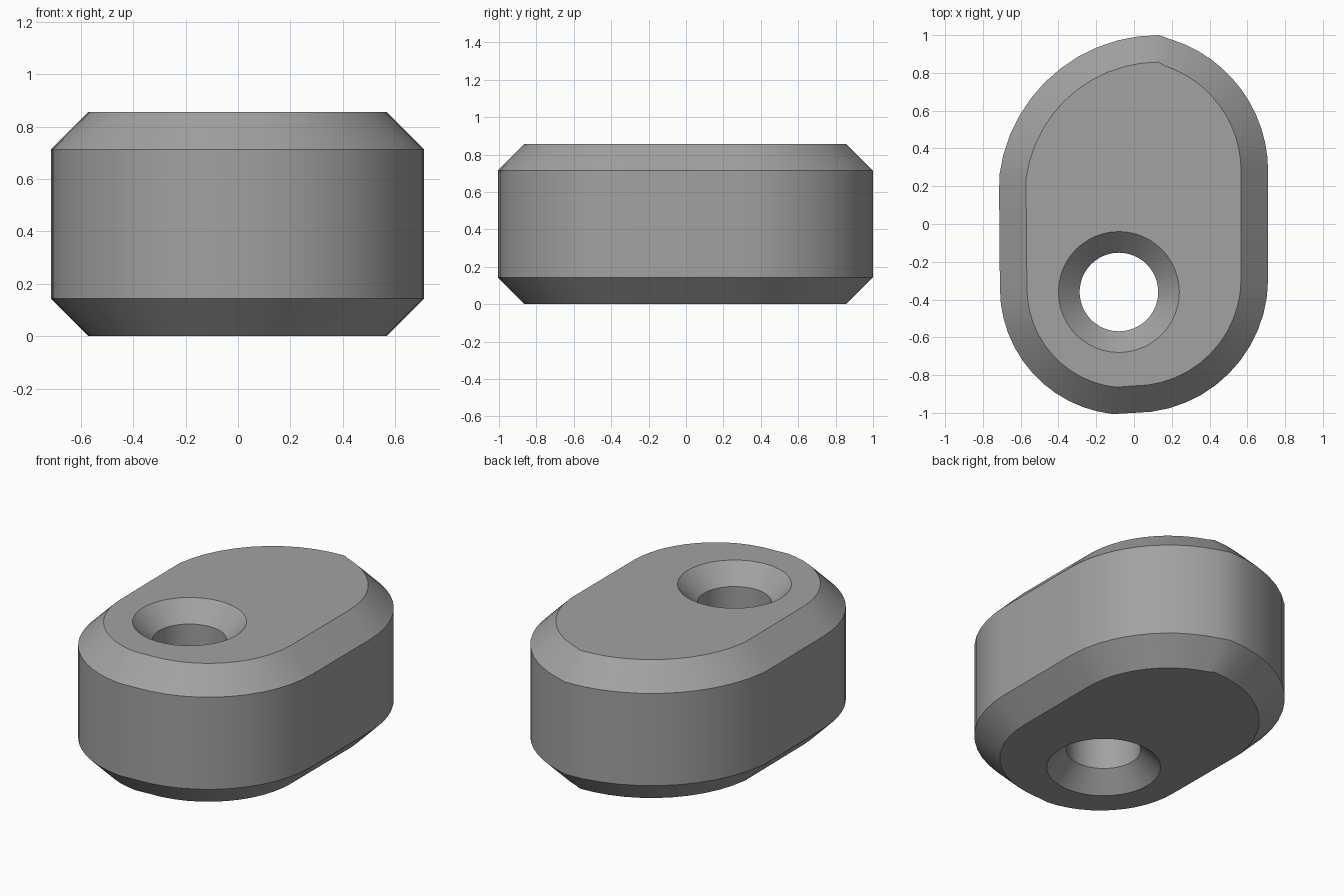
import bpy, bmesh, math

if "Cube" in bpy.data.objects:
    bpy.data.objects.remove(bpy.data.objects["Cube"])

HEIGHT, BEVEL = 0.857, 0.143
HOLE_X, HOLE_Y, HOLE_R, SINK_R, SINK_DEPTH = -0.08, -0.36, 0.208, 0.32, 0.112

# Outline arcs: centre x, centre y, radius, start degrees, end degrees
ARCS = [(0.00, -0.29, 0.71, -90, 0),
        (-0.02, 0.28, 0.73, 0, 72),
        (0.13, 0.15, 0.85, 90, 180),
        (-0.04, -0.34, 0.67, 180, 264)]


def outline(inset, z):
    """Lopsided rounded outline, moved inward by inset."""
    pts = []
    for cx, cy, r, a, b in ARCS:
        for i in range(13):
            t = math.radians(a + (b - a) * i / 12)
            x = cx + (r - inset) * math.cos(t)
            y = cy + (r - inset) * math.sin(t)
            lim = 0.714 - inset
            pts.append((max(-lim, min(lim, x)), y, z))
    return pts


def circle(r, z, n=48):
    return [(HOLE_X + r * math.cos(math.tau * i / n),
             HOLE_Y + r * math.sin(math.tau * i / n), z) for i in range(n)]


def skin(bm, rings):
    """Join a stack of equal rings with quads; return their vertices."""
    loops = [[bm.verts.new(p) for p in ring] for ring in rings]
    for lo, hi in zip(loops, loops[1:]):
        for i in range(len(lo)):
            j = (i + 1) % len(lo)
            bm.faces.new((lo[i], lo[j], hi[j], hi[i]))
    return loops


bm = bmesh.new()
# Bevelled outer wall
wall = skin(bm, [outline(BEVEL, 0), outline(0, BEVEL),
                 outline(0, HEIGHT - BEVEL), outline(BEVEL, HEIGHT)])
# Through hole, countersunk at both ends
hole = skin(bm, [circle(SINK_R, 0), circle(HOLE_R, SINK_DEPTH),
                 circle(HOLE_R, HEIGHT - SINK_DEPTH), circle(SINK_R, HEIGHT)])
# Flat top and bottom around the hole
for k in (0, -1):
    edges = [bm.edges.get((ring[i - 1], ring[i]))
             for ring in (wall[k], hole[k]) for i in range(len(ring))]
    bmesh.ops.triangle_fill(bm, use_beauty=True, edges=edges)
bmesh.ops.recalc_face_normals(bm, faces=bm.faces)

mesh = bpy.data.meshes.new("link_block")
bm.to_mesh(mesh)
bm.free()
block = bpy.data.objects.new("link_block", mesh)
bpy.context.collection.objects.link(block)

grey = bpy.data.materials.new("mid_grey")
grey.diffuse_color = (0.36, 0.36, 0.36, 1)
grey.use_nodes = True
grey.node_tree.nodes["Principled BSDF"].inputs["Base Color"].default_value = grey.diffuse_color
mesh.materials.append(grey)

bpy.context.view_layer.objects.active = block
block.select_set(True)
bpy.ops.object.shade_smooth_by_angle(angle=math.radians(30))
